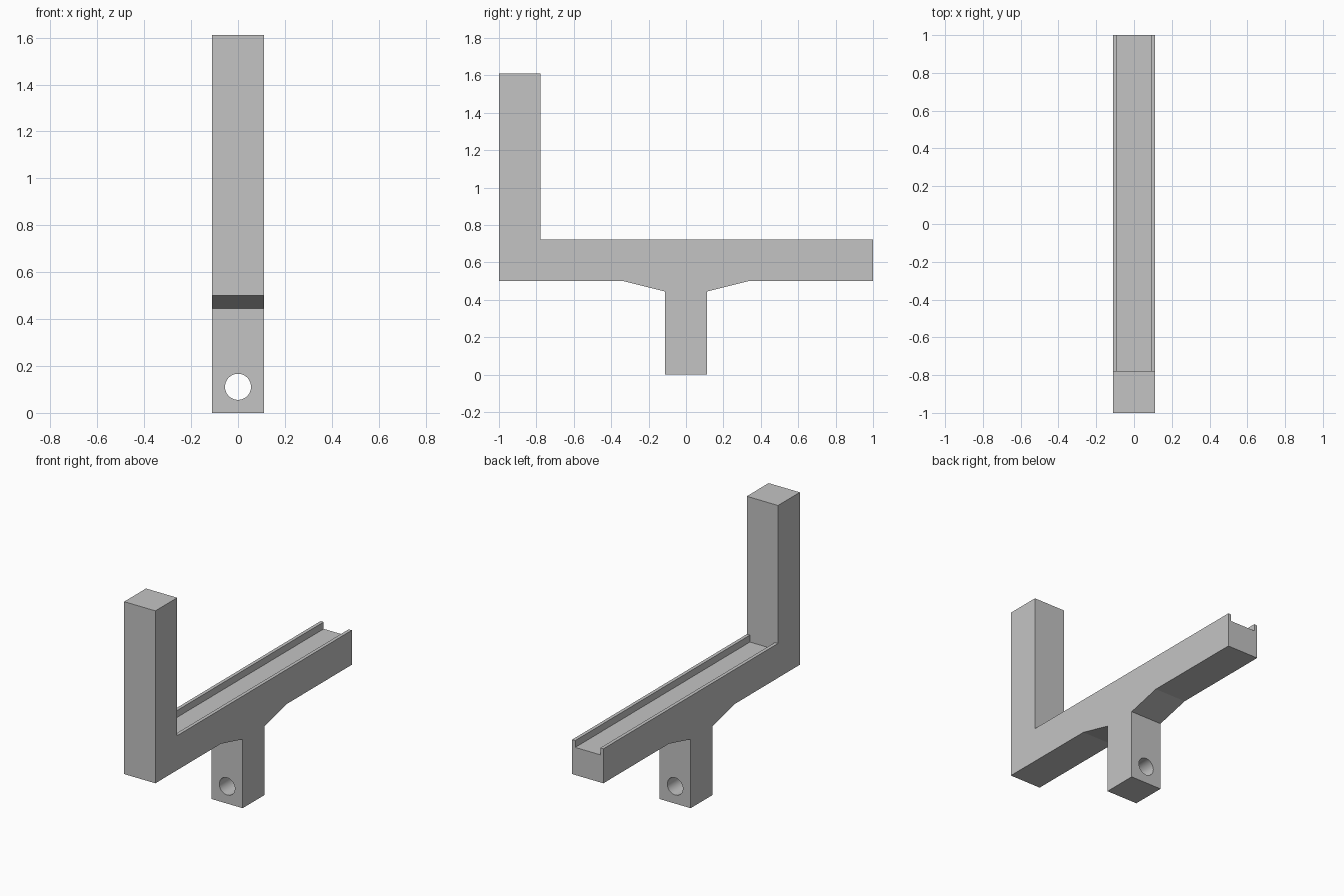
import bpy, bmesh, math

cube = bpy.data.objects.get("Cube")
if cube:
    bpy.data.objects.remove(cube, do_unlink=True)

U = 2 / 90            # one design unit
W = 10 * U            # square bar section
BAR_Z = 22.5 * U      # underside of the rail
TOP_Z = BAR_Z + W     # top of the rail lips
HEIGHT = TOP_Z + 40 * U

grey = bpy.data.materials.new("plain grey")
grey.use_nodes = True
colour = (0.55, 0.55, 0.55, 1)
grey.diffuse_color = colour
grey.node_tree.nodes["Principled BSDF"].inputs["Base Color"].default_value = colour


def extrude_profile(name, points, width):
    """Extrude a (y, z) outline across x, centred on x = 0."""
    bm = bmesh.new()
    face = bm.faces.new([bm.verts.new((-width / 2, y, z)) for y, z in points])
    new = bmesh.ops.extrude_face_region(bm, geom=[face])["geom"]
    verts = [v for v in new if isinstance(v, bmesh.types.BMVert)]
    bmesh.ops.translate(bm, verts=verts, vec=(width, 0, 0))
    bmesh.ops.recalc_face_normals(bm, faces=bm.faces)
    mesh = bpy.data.meshes.new(name)
    bm.to_mesh(mesh)
    bm.free()
    mesh.materials.append(grey)
    obj = bpy.data.objects.new(name, mesh)
    bpy.context.collection.objects.link(obj)
    return obj


def cut(body, cutter):
    """Subtract the cutter from the body and remove it."""
    cutter.hide_render = True
    mod = body.modifiers.new("cut", 'BOOLEAN')
    mod.operation = 'DIFFERENCE'
    mod.solver = 'EXACT'
    mod.object = cutter
    bpy.ops.object.select_all(action='DESELECT')
    body.select_set(True)
    bpy.context.view_layer.objects.active = body
    bpy.ops.object.modifier_apply(modifier=mod.name)
    bpy.data.objects.remove(cutter, do_unlink=True)


# Bracket: rail, upright post, flared gusset and mounting leg in one outline
leg, flare, leg_top = W / 2, 15 * U, 20 * U
post_back = -1 + W
bracket = extrude_profile("rail_bracket", [
    (-1, BAR_Z), (-flare, BAR_Z), (-leg, leg_top), (-leg, 0),
    (leg, 0), (leg, leg_top), (flare, BAR_Z), (1, BAR_Z),
    (1, TOP_Z), (post_back, TOP_Z), (post_back, HEIGHT), (-1, HEIGHT)], W)

# Channel along the top of the rail
floor = TOP_Z - 2 * U
cut(bracket, extrude_profile("channel_cutter", [
    (post_back, floor), (1.1, floor), (1.1, TOP_Z + U), (post_back, TOP_Z + U)],
    W - 2 * U))

# Bolt hole through the leg
bpy.ops.mesh.primitive_cylinder_add(
    vertices=48, radius=2.5 * U, depth=4 * leg,
    location=(0, 0, leg), rotation=(math.pi / 2, 0, 0))
hole = bpy.context.object
hole.name = "hole_cutter"
hole.data.materials.append(grey)
cut(bracket, hole)

# The gentle flare edges stay sharp, the bore is smooth
bpy.ops.object.shade_smooth_by_angle(angle=math.radians(12))
